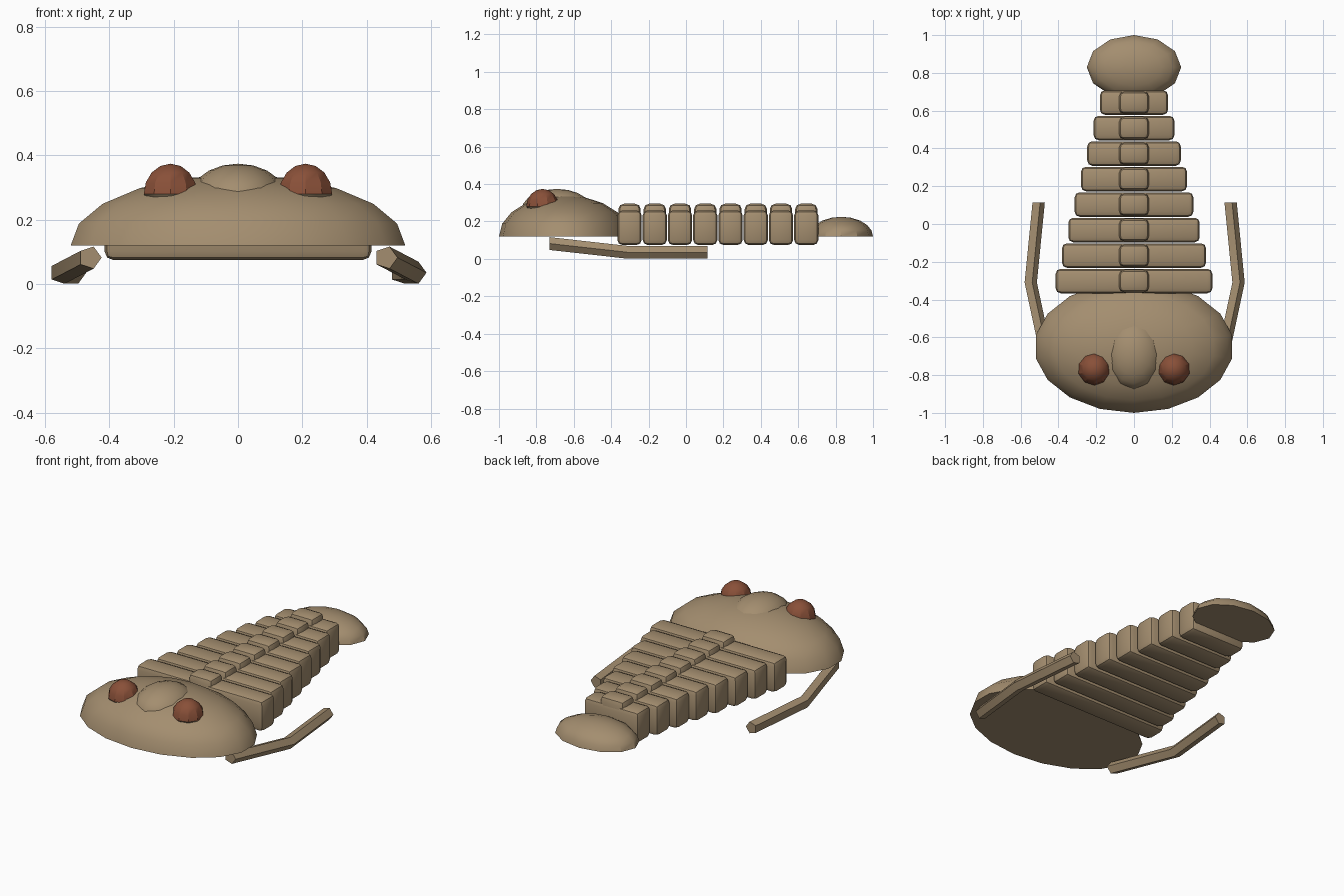
import bpy, bmesh, math
from mathutils import Vector

if "Cube" in bpy.data.objects:
    bpy.data.objects.remove(bpy.data.objects["Cube"])


def material(name, rgb):
    m = bpy.data.materials.new(name)
    m.diffuse_color = (*rgb, 1)
    m.use_nodes = True
    m.node_tree.nodes["Principled BSDF"].inputs["Base Color"].default_value = m.diffuse_color
    return m


SHELL = material("tan shell", (0.37, 0.27, 0.16))
EYE = material("red brown eye", (0.25, 0.08, 0.04))


def finish(name, bm, mat, angle=30):
    bmesh.ops.recalc_face_normals(bm, faces=bm.faces)
    me = bpy.data.meshes.new(name)
    bm.to_mesh(me)
    bm.free()
    me.materials.append(mat)
    for p in me.polygons:
        p.use_smooth = True
    me.set_sharp_from_angle(angle=math.radians(angle))
    ob = bpy.data.objects.new(name, me)
    bpy.context.collection.objects.link(ob)
    return ob


def dome(name, centre, radii, segs, rings, mat, angle=30):
    """Closed upper half of an ellipsoid, flat underneath, one vertex facing front."""
    bm = bmesh.new()
    c = Vector(centre)
    rows = []
    for j in range(rings):
        t = math.pi / 2 * j / rings
        rows.append([bm.verts.new(c + Vector((
            radii[0] * math.cos(t) * math.sin(2 * math.pi * i / segs),
            -radii[1] * math.cos(t) * math.cos(2 * math.pi * i / segs),
            radii[2] * math.sin(t)))) for i in range(segs)])
    top = bm.verts.new(c + Vector((0, 0, radii[2])))
    for i in range(segs):
        k = (i + 1) % segs
        for a, b in zip(rows, rows[1:]):
            bm.faces.new((a[i], a[k], b[k], b[i]))
        bm.faces.new((rows[-1][i], rows[-1][k], top))
    bm.faces.new(rows[0])
    return finish(name, bm, mat, angle)


def block(name, centre, size, bevel):
    """Box with rounded low-poly edges."""
    bm = bmesh.new()
    bmesh.ops.create_cube(bm, size=1)
    for v in bm.verts:
        v.co = Vector(centre) + Vector([a * b for a, b in zip(v.co, size)])
    bmesh.ops.bevel(bm, geom=bm.edges[:], offset=bevel, segments=2,
                    profile=0.5, affect='EDGES')
    return finish(name, bm, SHELL)


def spine(name, path, radius):
    """Five-sided rod swept along a path that runs mostly along y."""
    bm = bmesh.new()
    rings = []
    for p in path:
        rings.append([bm.verts.new(Vector(p) + Vector((
            radius * math.cos(2 * math.pi * i / 5), 0,
            radius * math.sin(2 * math.pi * i / 5)))) for i in range(5)])
    for a, b in zip(rings, rings[1:]):
        for i in range(5):
            k = (i + 1) % 5
            bm.faces.new((a[i], a[k], b[k], b[i]))
    bm.faces.new(rings[0])
    bm.faces.new(rings[-1])
    return finish(name, bm, SHELL)


# Head shield and the raised bump along its middle
dome("head_shield", (0, -0.65, 0.12), (0.528, 0.35, 0.22), 18, 5, SHELL)
dome("head_bump", (0, -0.69, 0.26), (0.155, 0.19, 0.114), 12, 5, SHELL)

# Eyes on short tan sockets, and side spines
for side, x in (("left", -1), ("right", 1)):
    dome(side + "_eye", (x * 0.21, -0.767, 0.28), (0.087, 0.087, 0.094), 10, 4, EYE)
    bm = bmesh.new()
    bmesh.ops.create_cone(bm, cap_ends=True, segments=10, radius1=0.065,
                          radius2=0.087, depth=0.028)
    bmesh.ops.translate(bm, verts=bm.verts, vec=(x * 0.21, -0.767, 0.2655))
    finish(side + "_eye_socket", bm, SHELL)
    spine(side + "_spine", [(x * 0.46, -0.73, 0.082), (x * 0.55, -0.31, 0.035),
                            (x * 0.508, 0.115, 0.035)], 0.036)

# Body segments, narrowing to the rear, each with a raised middle lobe
for i in range(8):
    y = -0.302 + 0.135 * i
    w = 2 * (0.415 - 0.0335 * i)
    block(f"body_segment_{i + 1}", (0, y, 0.167), (w, 0.13, 0.185), 0.027)
    block(f"middle_lobe_{i + 1}", (0, y, 0.21), (0.16, 0.12, 0.17), 0.03)

# Tail shield
dome("tail_shield", (0, 0.83, 0.12), (0.25, 0.17, 0.105), 12, 5, SHELL)
